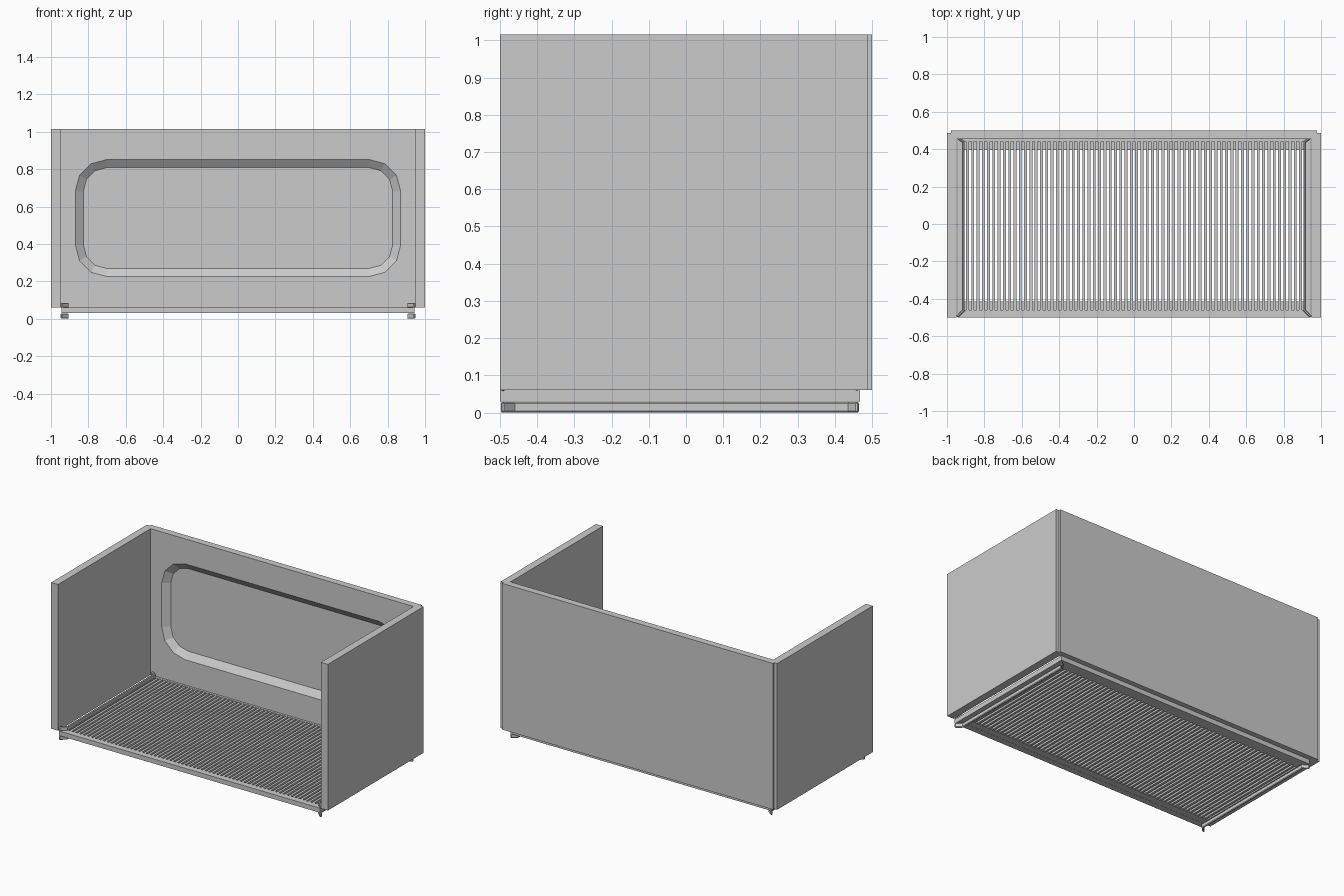
import bpy, bmesh, math
from mathutils import Matrix, Vector

if "Cube" in bpy.data.objects:
    bpy.data.objects.remove(bpy.data.objects["Cube"])


def finish(name, bm):
    bmesh.ops.recalc_face_normals(bm, faces=bm.faces)
    mesh = bpy.data.meshes.new(name)
    bm.to_mesh(mesh)
    bm.free()
    obj = bpy.data.objects.new(name, mesh)
    bpy.context.collection.objects.link(obj)
    return obj


def boxes(name, bounds):
    """One object from boxes given as (x0, x1, y0, y1, z0, z1)."""
    bm = bmesh.new()
    for x0, x1, y0, y1, z0, z1 in bounds:
        mid = Vector((x0 + x1, y0 + y1, z0 + z1)) / 2
        size = Matrix.Diagonal((x1 - x0, y1 - y0, z1 - z0, 1))
        bmesh.ops.create_cube(bm, size=1, matrix=Matrix.Translation(mid) @ size)
    return finish(name, bm)


def loft(name, rings):
    """Closed solid through matching rings of points."""
    bm = bmesh.new()
    loops = [[bm.verts.new(p) for p in ring] for ring in rings]
    n = len(loops[0])
    for a, b in zip(loops, loops[1:]):
        for i in range(n):
            bm.faces.new((a[i], a[(i + 1) % n], b[(i + 1) % n], b[i]))
    bm.faces.new(loops[0])
    bm.faces.new(loops[-1])
    return finish(name, bm)


def rounded_rect(y, radius):
    """Upright rounded rectangle, three flat segments per corner."""
    pts = []
    for sx, sz, start in ((1, 1, 0), (-1, 1, 90), (-1, -1, 180), (1, -1, 270)):
        for k in range(4):
            a = math.radians(start + 30 * k)
            pts.append((sx * 0.70 + radius * math.cos(a), y,
                        0.5385 + sz * 0.143 + radius * math.sin(a)))
    return pts


Z0, Z1 = 0.06, 1.015

# Side walls
for side, s in (("left", -1), ("right", 1)):
    x0, x1 = sorted((s * 0.95, s * 1.0))
    boxes(side + "_wall", [(x0, x1, -0.5, 0.487, Z0, Z1)])

# Back wall: thin outer slab plus inner panel with a sloped rounded recess
boxes("back_slab", [(-0.978, 0.978, 0.487, 0.5, Z0, Z1)])
panel = boxes("back_panel", [(-0.95, 0.95, 0.455, 0.487, Z0, Z1)])
cutter = loft("recess_cutter", [rounded_rect(0.435, 0.197),
                                rounded_rect(0.507, 0.100)])
cutter.hide_render = True
cutter.hide_set(True)
mod = panel.modifiers.new("recess", "BOOLEAN")
mod.operation = "DIFFERENCE"
mod.solver = "EXACT"
mod.object = cutter

# Floor frame
boxes("floor_frame", [
    (-0.943, 0.943, -0.5, -0.46, 0.03, 0.06),
    (-0.943, 0.943, 0.44, 0.467, 0.03, 0.06),
    (-0.943, -0.905, -0.46, 0.44, 0.03, 0.06),
    (0.905, 0.943, -0.46, 0.44, 0.03, 0.06)])

# Grille slats resting on two low cross bars
count = 64
pitch = 1.81 / count
boxes("floor_slats", [(x - 0.0075, x + 0.0075, -0.46, 0.44, 0.033, 0.058)
                      for x in (-0.905 + pitch * (i + 0.5) for i in range(count))])
boxes("slat_supports", [(-0.905, 0.905, -0.46, -0.415, 0.031, 0.045),
                        (-0.905, 0.905, 0.395, 0.44, 0.031, 0.045)])

# Side rails with flared ends, one above and one below the frame
outline = [(0.951, -0.492), (0.918, -0.46), (0.918, 0.435), (0.948, 0.458),
           (0.94, 0.467), (0.905, 0.441), (0.905, -0.466), (0.94, -0.5)]
for side, s in (("left", -1), ("right", 1)):
    for level, z0, z1 in (("lower", 0.0, 0.028), ("upper", 0.058, 0.085)):
        rail = loft(f"{side}_{level}_rail",
                    [[(s * x, y, z) for x, y in outline] for z in (z0, z1)])
        bevel = rail.modifiers.new("bevel", "BEVEL")
        bevel.width = 0.004
        bevel.segments = 1
        bevel.limit_method = "ANGLE"
        bevel.angle_limit = math.radians(60)
